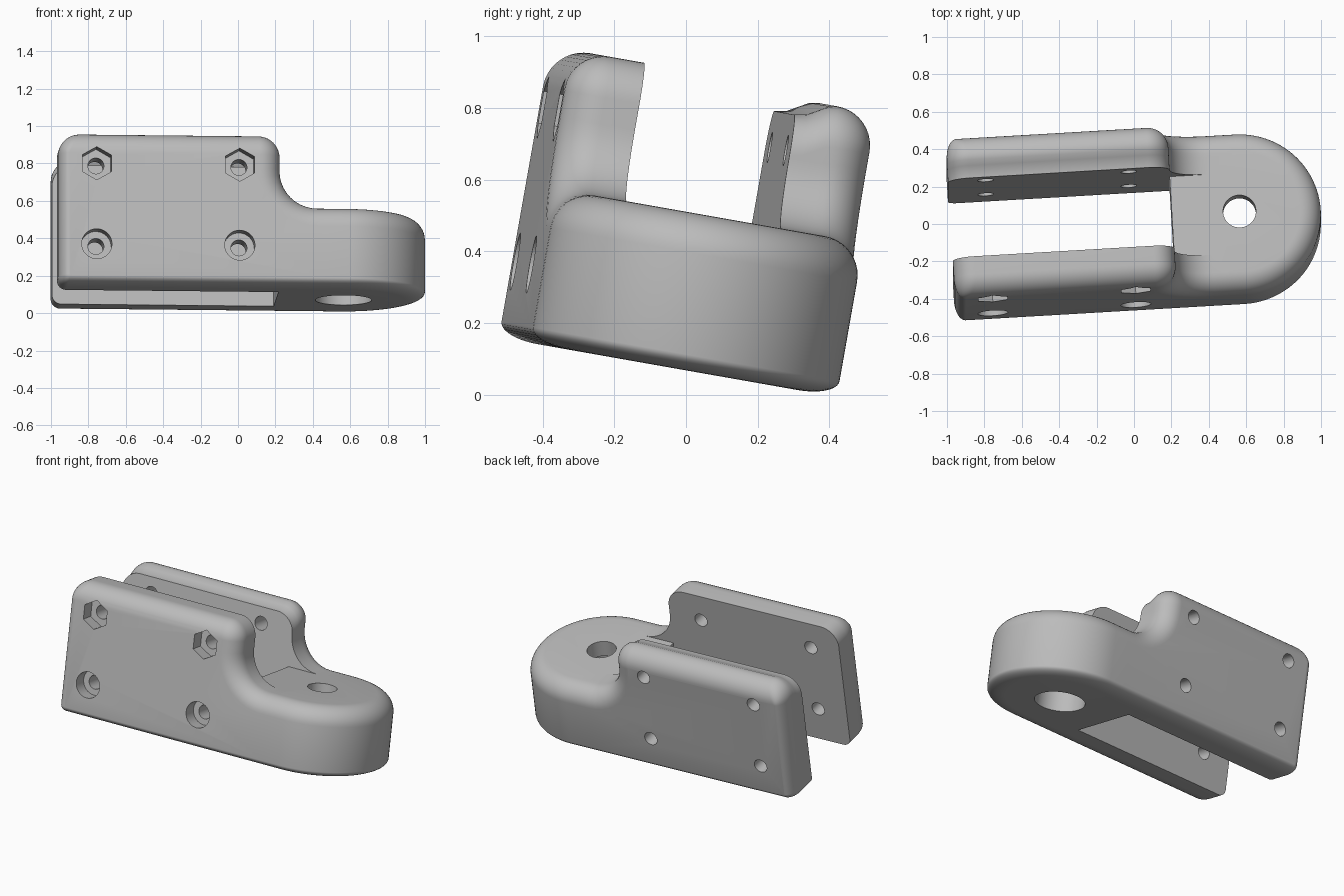
import bpy, bmesh
from math import sin, cos, pi, radians
from mathutils import Matrix, Vector

cube = bpy.data.objects.get("Cube")
if cube:
    bpy.data.objects.remove(cube, do_unlink=True)

grey = bpy.data.materials.new("plain_grey")
grey.use_nodes = True
grey.diffuse_color = (0.5, 0.5, 0.5, 1)
grey.node_tree.nodes["Principled BSDF"].inputs["Base Color"].default_value = (0.5, 0.5, 0.5, 1)

# Main dimensions, before the whole bracket is tilted
LEFT, SLOT_END, JOIN = -0.987, 0.20, 0.45
BOTTOM, EYE_TOP, PLATE_TOP = 0.067, 0.503, 0.892
EYE_U, EYE_V, EYE_R = 0.562, -0.053, 0.435
FRONT_IN, BACK_IN = -0.281, 0.157
FILLET, STEPS = 0.11, 10
ANGLES = [i * pi / 2 / STEPS for i in range(STEPS + 1)]


def arc(cx, cy, r, start, end, n=10):
    return [(cx + r * cos(radians(start + (end - start) * i / n)),
             cy + r * sin(radians(start + (end - start) * i / n))) for i in range(n + 1)]


def loft(name, rings):
    """Closed solid through rings that share a point count."""
    bm = bmesh.new()
    loops = [[bm.verts.new(p) for p in ring] for ring in rings]
    for a, b in zip(loops, loops[1:]):
        for i in range(len(a)):
            j = (i + 1) % len(a)
            bm.faces.new((a[i], a[j], b[j], b[i]))
    bm.faces.new(loops[0])
    bm.faces.new(loops[-1])
    bmesh.ops.recalc_face_normals(bm, faces=bm.faces)
    mesh = bpy.data.meshes.new(name)
    bm.to_mesh(mesh)
    bm.free()
    mesh.materials.append(grey)
    ob = bpy.data.objects.new(name, mesh)
    bpy.context.collection.objects.link(ob)
    return ob


def combine(target, tool, operation):
    tool.hide_render = True
    mod = target.modifiers.new("combine", 'BOOLEAN')
    mod.operation, mod.solver, mod.object = operation, 'EXACT', tool
    bpy.context.view_layer.objects.active = target
    bpy.ops.object.modifier_apply(modifier=mod.name)
    bpy.data.objects.remove(tool, do_unlink=True)


def side_outline(d, top):
    """Cheek plate outline, shrunk by d, with a hollow sweep down to the eye."""
    left, low, end = LEFT + 0.5 * d, BOTTOM + 0.4 * d, SLOT_END - d
    r = max(0.115 - d, 0.004)
    rl = max(0.05 - 0.4 * d, 0.004)
    pts = [(JOIN, low)]
    pts += arc(left + rl, low + rl, rl, 270, 180)
    pts += arc(left + r, top - r, r, 180, 90)
    pts += arc(end - r, top - r, r, 90, 0)
    pts += arc(SLOT_END + 0.2, EYE_TOP + 0.2, 0.2 + d, 180, 270)
    pts += [(JOIN, EYE_TOP - d)]
    return pts


def plate(name, outer, side, inner_sections, top):
    sections = list(inner_sections)
    for a in ANGLES:
        d = FILLET * (1 - cos(a))
        sections.append((outer - side * FILLET * (1 - sin(a)), d, top - d))
    return loft(name, [[(u, v, w) for u, w in side_outline(d, t)] for v, d, t in sections])


# Cheek plates: the rear one has a top that dips towards the slot
front_plate = plate("front_plate", EYE_V - EYE_R, -1, [(FRONT_IN, 0, PLATE_TOP)], PLATE_TOP)
back_plate = plate("back_plate", EYE_V + EYE_R, 1,
                   [(BACK_IN, 0, 0.822), (0.19, 0, 0.828), (0.22, 0, 0.845), (0.25, 0, 0.862)], 0.866)

# Rounded eye end
levels = [(FILLET * (1 - sin(a)), BOTTOM + 0.4 * FILLET * (1 - cos(a))) for a in ANGLES]
levels += [(FILLET * (1 - sin(a)), EYE_TOP - FILLET * (1 - cos(a))) for a in reversed(ANGLES)]
rings = []
for d, w in levels:
    half = arc(EYE_U, EYE_V, EYE_R - d, -90, 90, 48)
    half = [(JOIN, half[0][1])] + half + [(JOIN, half[-1][1])]
    rings.append([(u, v, w) for u, v in half])
bracket = loft("bracket", rings)

# Web that closes the slot
web = loft("web", [[(SLOT_END, FRONT_IN, w), (JOIN, FRONT_IN, w), (JOIN, BACK_IN, w), (SLOT_END, BACK_IN, w)]
                   for w in (BOTTOM, EYE_TOP)])
for part in (web, front_plate, back_plate):
    combine(bracket, part, 'UNION')


def drill(centre, axis, r, length, sides=32):
    bpy.ops.mesh.primitive_cylinder_add(vertices=sides, radius=r, depth=length, location=centre,
                                        rotation=(pi / 2 if axis == 'v' else 0, 0, 0))
    combine(bracket, bpy.context.object, 'DIFFERENCE')


# Pivot hole with a wide recess below
drill((EYE_U, EYE_V, 0.3), 'w', 0.088, 1.2, 48)
drill((EYE_U, EYE_V, 0.2), 'w', 0.15, 0.4, 48)

# Bolt holes: hexagonal nut pockets above, round recesses below
for u in (-0.785, -0.019):
    for w, r, sides in ((0.72, 0.09, 6), (0.283, 0.081, 32)):
        drill((u, 0, w), 'v', 0.043, 1.6)
        drill((u, EYE_V - EYE_R, w), 'v', r, 0.17, sides)

# Tilt the finished bracket and smooth it
bracket.data.transform(Matrix.Rotation(radians(-10), 4, 'X') @ Matrix.Rotation(radians(3.4), 4, 'Z'))
bpy.ops.object.select_all(action='DESELECT')
bracket.select_set(True)
bpy.context.view_layer.objects.active = bracket
bpy.ops.object.shade_smooth_by_angle(angle=radians(30))
